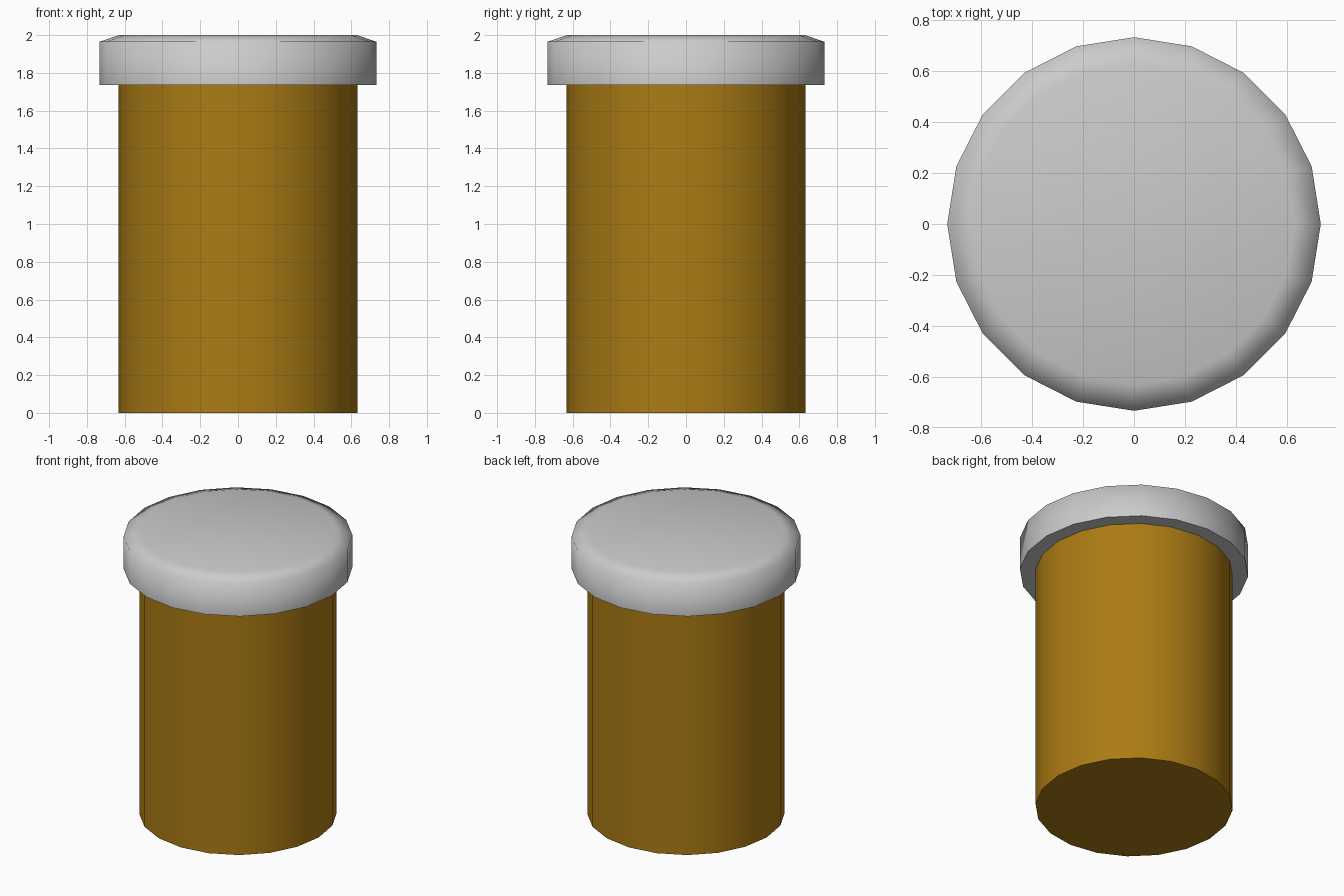
import bpy
import bmesh
import math

if "Cube" in bpy.data.objects:
    bpy.data.objects.remove(bpy.data.objects["Cube"])

SIDES = 20


def lathe(name, profile):
    """Closed solid of revolution from (radius, z) points, bottom to top."""
    bm = bmesh.new()
    rings = [[bm.verts.new((r * math.cos(2 * math.pi * i / SIDES),
                            r * math.sin(2 * math.pi * i / SIDES), z))
              for i in range(SIDES)] for r, z in profile]
    for low, high in zip(rings, rings[1:]):
        for i in range(SIDES):
            j = (i + 1) % SIDES
            bm.faces.new((low[i], low[j], high[j], high[i]))
    bm.faces.new(rings[0][::-1])
    bm.faces.new(rings[-1])
    mesh = bpy.data.meshes.new(name)
    bm.to_mesh(mesh)
    bm.free()
    obj = bpy.data.objects.new(name, mesh)
    bpy.context.collection.objects.link(obj)
    return obj


def smooth(obj, degrees):
    bpy.ops.object.select_all(action='DESELECT')
    obj.select_set(True)
    bpy.context.view_layer.objects.active = obj
    bpy.ops.object.shade_smooth_by_angle(angle=math.radians(degrees))


# Amber bottle body
body = lathe("bottle_body", [(0.633, 0.0), (0.633, 1.735)])
amber = bpy.data.materials.new("amber")
amber.diffuse_color = (0.41, 0.20, 0.007, 1.0)
amber.use_nodes = True
amber.node_tree.nodes["Principled BSDF"].inputs["Base Color"].default_value = amber.diffuse_color
body.data.materials.append(amber)
smooth(body, 40)

# Wider cap with a sloped top rim
cap = lathe("cap", [(0.733, 1.735), (0.733, 1.965), (0.63, 2.0)])
smooth(cap, 80)
